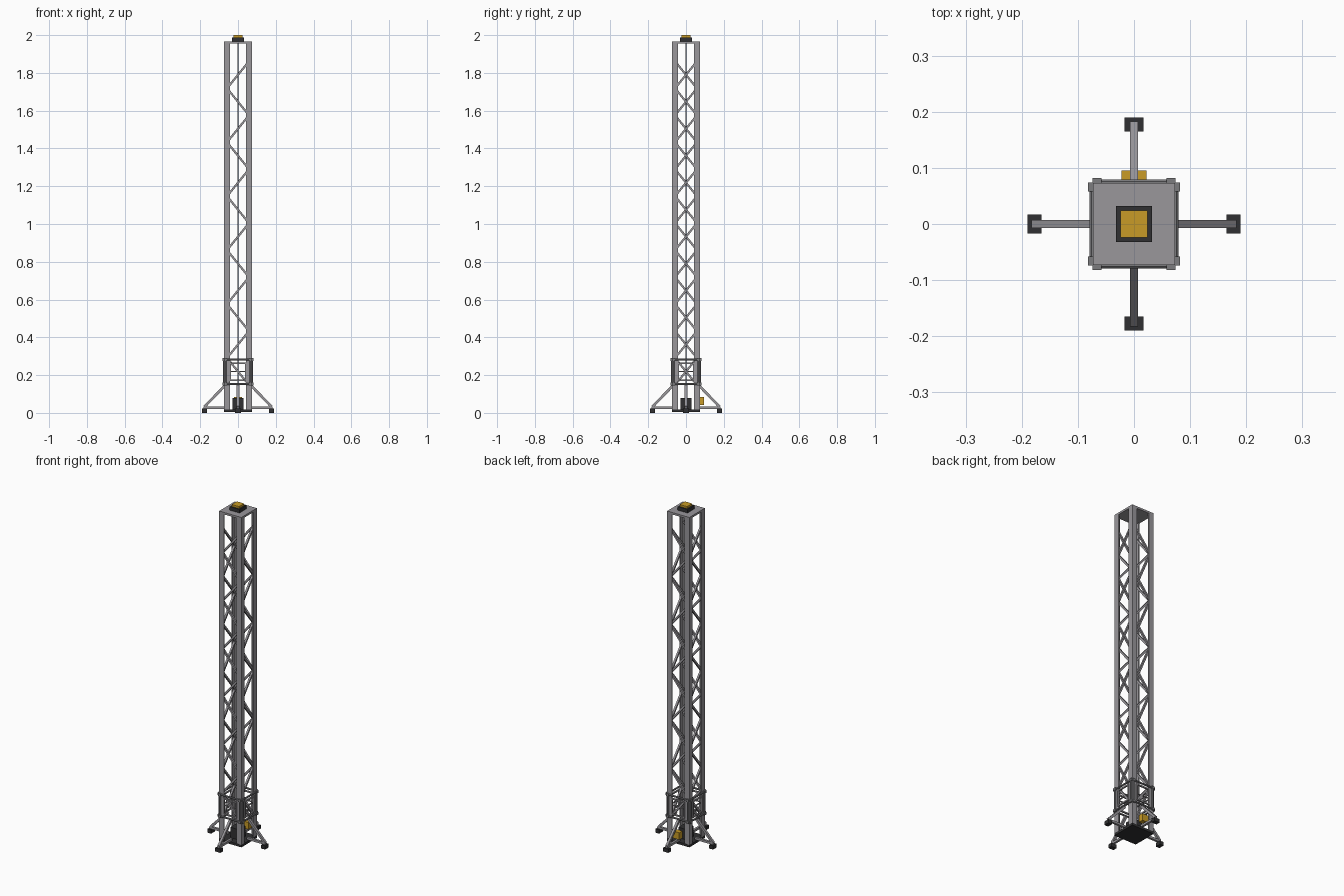
import bpy, math
from mathutils import Vector, Matrix

cube = bpy.data.objects.get("Cube")
if cube:
    bpy.data.objects.remove(cube, do_unlink=True)


def material(name, rgb):
    m = bpy.data.materials.new(name)
    m.use_nodes = True
    m.diffuse_color = (*rgb, 1)
    m.node_tree.nodes["Principled BSDF"].inputs["Base Color"].default_value = (*rgb, 1)
    return m


STEEL = material("steel_grey", (0.32, 0.31, 0.33))
DARK_STEEL = material("dark_steel", (0.2, 0.2, 0.21))
BLACK = material("matte_black", (0.03, 0.03, 0.032))
GOLD = material("amber_yellow", (0.58, 0.33, 0.02))


def finish(name, mat):
    ob = bpy.context.object
    ob.name = name
    ob.data.materials.append(mat)
    return ob


def box(name, lo, hi, mat):
    lo, hi = Vector(lo), Vector(hi)
    bpy.ops.mesh.primitive_cube_add(size=1)
    ob = finish(name, mat)
    ob.data.transform(Matrix.Translation((lo + hi) / 2) @ Matrix.Diagonal((*(hi - lo), 1)))
    return ob


def bar(name, a, b, width, mat, sides=4):
    """Straight bar between two points, square or round in section."""
    a, b = Vector(a), Vector(b)
    d = b - a
    radius = width / 2 / math.cos(math.pi / sides) if sides == 4 else width / 2
    bpy.ops.mesh.primitive_cylinder_add(vertices=sides, radius=radius, depth=d.length)
    ob = finish(name, mat)
    spin = Matrix.Rotation(math.pi / sides, 4, "Z")
    turn = d.to_track_quat("Z", "Y").to_matrix().to_4x4()
    ob.data.transform(Matrix.Translation((a + b) / 2) @ turn @ spin)
    return ob


def turned(ob, quarter):
    ob.data.transform(Matrix.Rotation(quarter * math.pi / 2, 4, "Z"))
    return ob


HALF, FLANGE, THICK = 0.073, 0.031, 0.008
TOP = 1.955

# Corner posts of angle section
for q in range(4):
    inner = HALF - FLANGE
    turned(box("corner_post_face", (inner, -HALF, 0.015), (HALF, THICK - HALF, TOP), STEEL), q)
    turned(box("corner_post_side", (HALF - THICK, THICK - HALF, 0.015), (HALF, -inner, TOP), STEEL), q)

# Zigzag lattice; the two side faces run in opposite directions
PANEL, S, D = 0.1428, 0.058, 0.06
for i in range(12):
    z = 0.219 + (i - 0.5) * PANEL
    lo, hi = z, z + PANEL
    s = S if i % 2 == 0 else -S
    for y in (-D, D):
        bar("lattice_brace", (-s, y, hi), (s, y, lo), 0.011, STEEL)
    for x in (-D, D):
        k = s if x > 0 else -s
        bar("lattice_brace_side", (x, -k, hi), (x, k, lo), 0.011, STEEL)

# Central cable
bar("centre_cable", (0, 0, 0.08), (0, 0, TOP), 0.005, DARK_STEEL, 8)

# Cap with beacon
box("top_plate", (-HALF, -HALF, TOP), (HALF, HALF, 1.967), STEEL)
box("beacon_base", (-0.032, -0.032, 1.967), (0.032, 0.032, 1.988), BLACK)
box("beacon", (-0.024, -0.024, 1.988), (0.024, 0.024, 2), GOLD)

# Base plate, winch housing and control box
box("base_plate", (-0.074, -0.074, 0.004), (0.074, 0.074, 0.018), BLACK)
box("winch_housing", (-0.03, -0.03, 0.018), (0.03, 0.03, 0.08), BLACK)
box("control_box", (-0.022, 0.066, 0.043), (0.022, 0.095, 0.085), GOLD)

# Collar and outrigger, repeated on each face
for q in range(4):
    y = -0.074
    for x in (-0.066, 0.066):
        turned(bar("collar_upright", (x, y, 0.145), (x, y, 0.29), 0.013, DARK_STEEL, 8), q)
        for z in (0.153, 0.282):
            turned(box("collar_clamp", (x - 0.008, y - 0.008, z - 0.008),
                       (x + 0.008, y + 0.008, z + 0.008), DARK_STEEL), q)
    for z in (0.153, 0.282):
        turned(bar("collar_rail", (-0.072, y, z), (0.072, y, z), 0.011, DARK_STEEL, 8), q)
    for z in (0.172, 0.264):
        turned(bar("collar_inner_rail", (-0.045, y, z), (0.045, y, z), 0.008, STEEL), q)
    for x in (-0.042, 0.042):
        turned(bar("collar_inner_upright", (x, y, 0.172), (x, y, 0.264), 0.008, STEEL), q)
    turned(bar("collar_crossbar", (-0.045, -D, 0.219), (0.045, -D, 0.219), 0.006, STEEL), q)

    turned(bar("outrigger_beam", (0, -0.06, 0.028), (0, -0.182, 0.028), 0.013, STEEL), q)
    turned(bar("outrigger_brace", (0, -0.178, 0.032), (0, -0.066, 0.148), 0.014, STEEL), q)
    turned(box("outrigger_foot", (-0.017, -0.19, 0), (0.017, -0.165, 0.022), BLACK), q)
